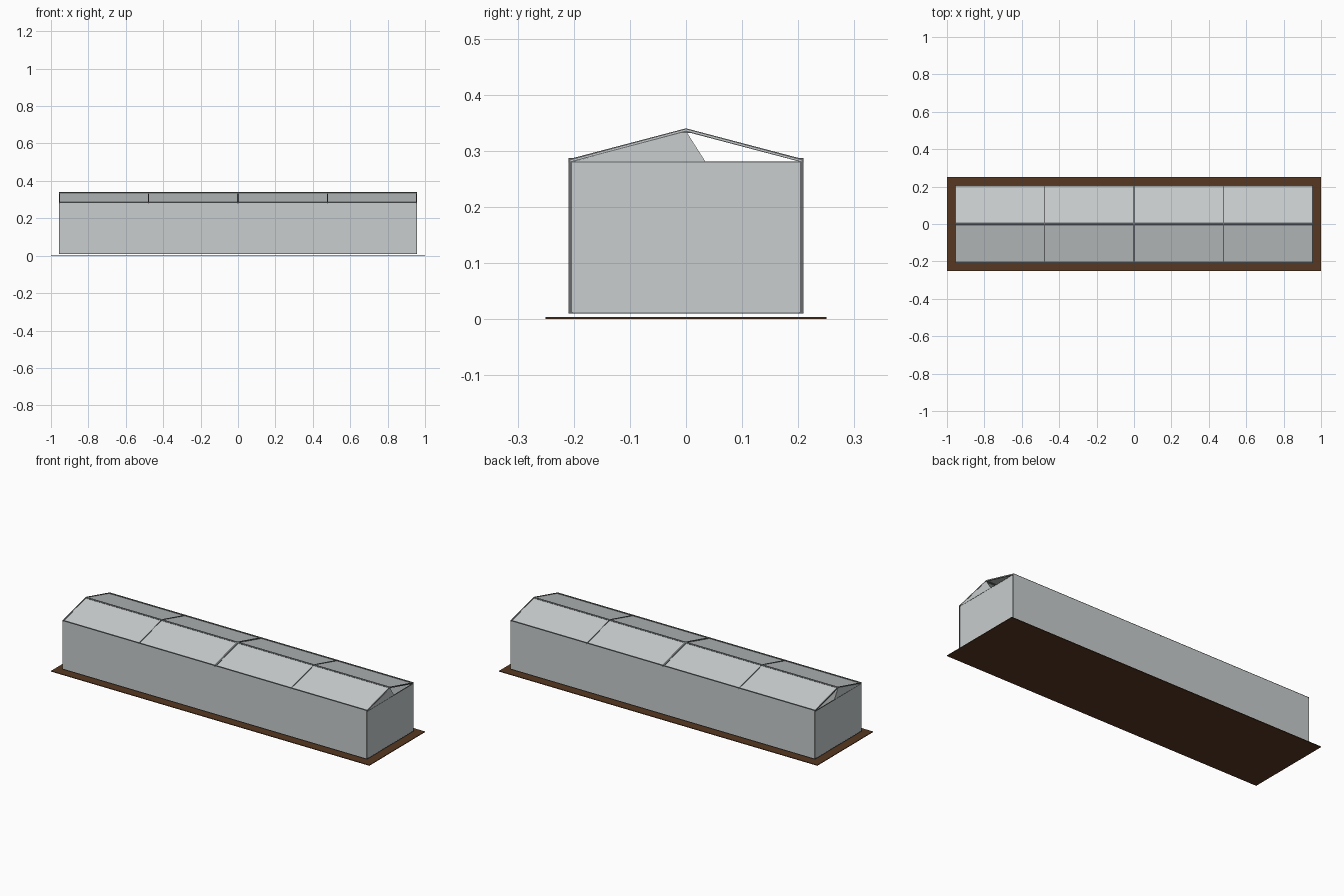
import bpy
import bmesh

cube = bpy.data.objects.get("Cube")
if cube:
    bpy.data.objects.remove(cube, do_unlink=True)


def material(name, r, g, b):
    m = bpy.data.materials.new(name)
    m.use_nodes = True
    m.diffuse_color = (r, g, b, 1)
    node = m.node_tree.nodes["Principled BSDF"]
    node.inputs["Base Color"].default_value = (r, g, b, 1)
    node.inputs["Roughness"].default_value = 0.6
    return m


glass = material("pale glass", 0.58, 0.61, 0.61)
metal = material("grey metal", 0.14, 0.145, 0.15)
soil = material("brown soil", 0.095, 0.04, 0.016)


def extrude_x(name, profile, x0, x1, mat):
    """Extrude a (y, z) outline from x0 to x1."""
    bm = bmesh.new()
    face = bm.faces.new([bm.verts.new((x0, y, z)) for y, z in profile])
    new = bmesh.ops.extrude_face_region(bm, geom=[face])["geom"]
    verts = [v for v in new if isinstance(v, bmesh.types.BMVert)]
    bmesh.ops.translate(bm, verts=verts, vec=(x1 - x0, 0, 0))
    bmesh.ops.recalc_face_normals(bm, faces=bm.faces)
    mesh = bpy.data.meshes.new(name)
    bm.to_mesh(mesh)
    bm.free()
    mesh.materials.append(mat)
    obj = bpy.data.objects.new(name, mesh)
    bpy.context.collection.objects.link(obj)
    return obj


def box(name, x0, x1, y0, y1, z0, z1, mat):
    return extrude_x(name, [(y0, z0), (y1, z0), (y1, z1), (y0, z1)], x0, x1, mat)


def roof_band(top, thick, half):
    """Inverted V outline following both roof slopes."""
    eave = top - 0.055
    return [(-half, eave), (0, top), (half, eave),
            (half, eave - thick), (0, top - thick), (-half, eave - thick)]


L, W = 0.957, 0.209        # half length and half width
BASE, EAVE = 0.01, 0.283   # wall bottom and top

# Ground bed
box("ground", -1, 1, -0.25, 0.25, 0, 0.004, soil)

# Roof glass, with rafters at the bay lines
extrude_x("roof_glass", roof_band(0.338, 0.002, W - 0.003), -L, L, glass)
for name, x, w in (("left_end", L - 0.003, 0.006), ("left", 0.478, 0.005),
                   ("middle", 0, 0.012), ("right", -0.478, 0.005),
                   ("right_end", -L + 0.003, 0.006)):
    extrude_x(name + "_rafter", roof_band(0.34, 0.006, W), x - w / 2, x + w / 2, metal)

# Ridge bar
extrude_x("ridge_bar", [(-0.007, 0.3375), (0, 0.34), (0.007, 0.3375),
                        (0.007, 0.332), (-0.007, 0.332)], -L, L, metal)

# Long walls with eave bars and sills
for side, s in (("front", -1), ("back", 1)):
    y0, y1 = sorted((s * (W - 0.003), s * W))
    box(side + "_wall_glass", -L + 0.002, L - 0.002, y0, y1, BASE + 0.003, EAVE, glass)
    y0, y1 = sorted((s * (W - 0.008), s * W))
    box(side + "_eave_bar", -L, L, y0, y1, EAVE, EAVE + 0.004, metal)
    box(side + "_sill", -L, L, y0, y1, BASE, BASE + 0.003, metal)

# End walls, part-glazed gables, ties, sills and corner posts
for side, s in (("left", 1), ("right", -1)):
    x0, x1 = sorted((s * (L - 0.004), s * (L - 0.001)))
    box(side + "_end_glass", x0, x1, -W + 0.004, W - 0.004, BASE, 0.28, glass)
    extrude_x(side + "_gable_glass", [(-0.204, 0.28), (0.035, 0.28), (0, 0.335)],
              x0, x1, glass)
    x0, x1 = sorted((s * (L - 0.005), s * L))
    box(side + "_tie_bar", x0, x1, -W + 0.004, W - 0.004, 0.279, 0.281, metal)
    box(side + "_end_sill", x0, x1, -W + 0.004, W - 0.004, BASE, BASE + 0.002, metal)
    for end, t in (("front", -1), ("back", 1)):
        y0, y1 = sorted((t * (W - 0.006), t * (W - 0.0005)))
        box(f"{side}_{end}_post", x0, x1, y0, y1, BASE, EAVE, metal)
